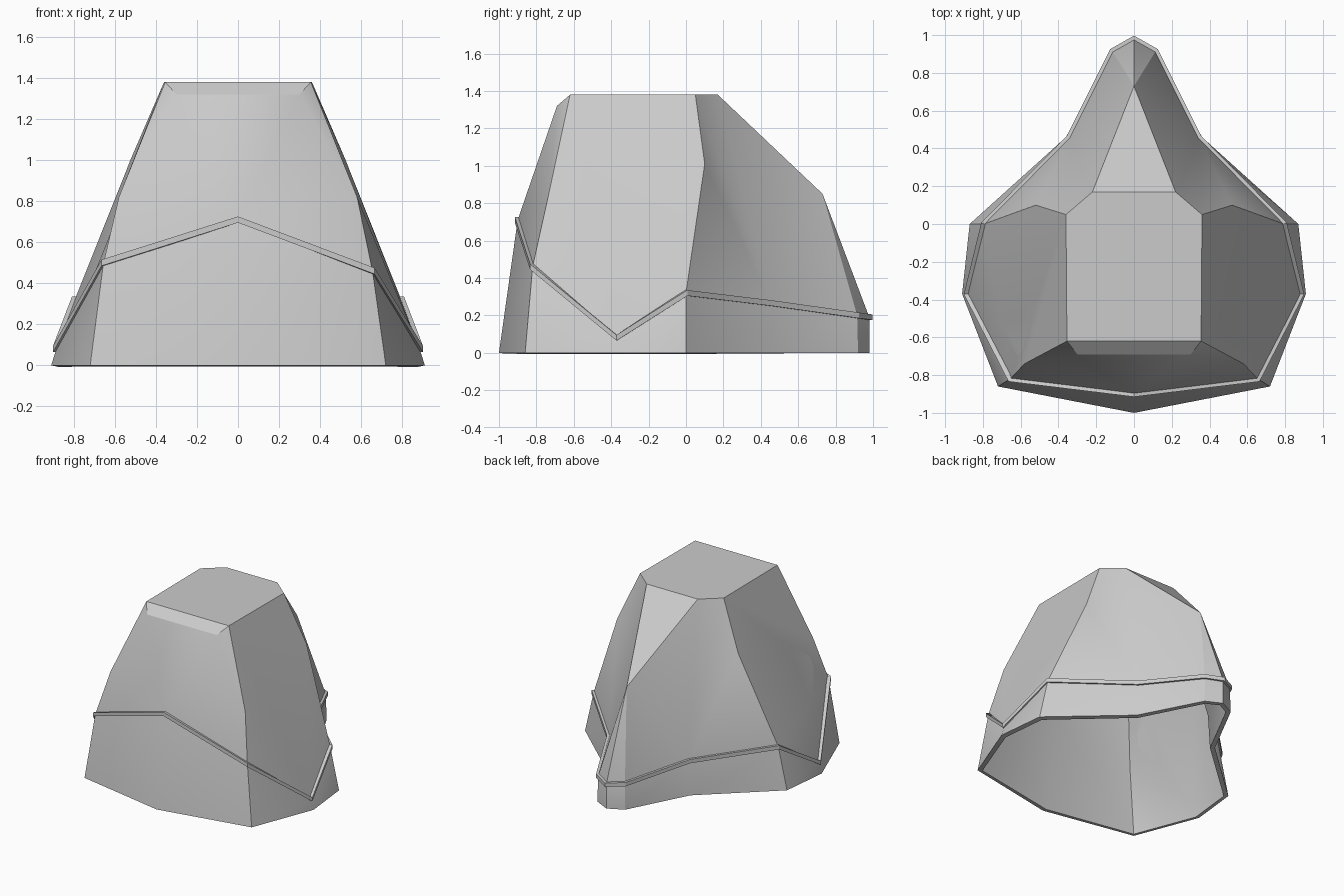
import bpy, bmesh
from mathutils import Vector

cube = bpy.data.objects.get("Cube")
if cube:
    bpy.data.objects.remove(cube, do_unlink=True)

grey = bpy.data.materials.new("plain grey")
grey.use_nodes = True
COLOUR = (0.6, 0.6, 0.6, 1)
grey.diffuse_color = COLOUR
grey.node_tree.nodes["Principled BSDF"].inputs["Base Color"].default_value = COLOUR

# Half outlines, from front centre round the left side to the back centre
RIM = [(0, -1, 0), (.72, -.86, 0), (.91, -.37, 0), (.87, 0, 0),
       (.36, .46, 0), (.12, .92, 0), (0, .98, 0)]
SEAM = [(0, -.9, .71), (.655, -.82, .48), (.885, -.37, .08), (.795, 0, .32),
        (.345, .455, .265), (.115, .915, .2), (0, .98, .19)]
# Corner points of the crown
CROWN = {"brow": (.3, -.69, 1.32), "temple": (.58, -.74, .82),
         "top_front": (.355, -.62, 1.38), "top_side": (.36, .05, 1.38),
         "top_back": (.22, .17, 1.38), "cheek": (.52, .1, 1.01),
         "ridge": (0, .73, .85)}

points = dict(CROWN)
points.update({f"rim{i}": p for i, p in enumerate(RIM)})
points.update({f"seam{i}": p for i, p in enumerate(SEAM)})


def place(name, side):
    """Point on the given side; the seam is slightly lower on the left."""
    x, y, z = points[name]
    return Vector((x * side, y, z - (.02 * side if name == "seam1" else 0)))


def finish(bm, name):
    bmesh.ops.recalc_face_normals(bm, faces=bm.faces)
    mesh = bpy.data.meshes.new(name)
    bm.to_mesh(mesh)
    bm.free()
    mesh.materials.append(grey)
    obj = bpy.data.objects.new(name, mesh)
    bpy.context.collection.objects.link(obj)
    bpy.ops.object.select_all(action='DESELECT')
    bpy.context.view_layer.objects.active = obj
    obj.select_set(True)
    return obj


# Hood shell: mirrored facets plus the facets crossing the centre
bm = bmesh.new()
verts = {}


def vert(name, side):
    key = (name, side if points[name][0] else 0)
    if key not in verts:
        verts[key] = bm.verts.new(place(name, side))
    return verts[key]


facets = [f"rim{i} rim{i+1} seam{i+1} seam{i}" for i in range(6)] + [
    "seam0 seam1 temple", "seam0 temple brow", "brow temple top_front",
    "seam1 seam2 seam3 cheek top_side top_front temple",
    "seam3 seam4 cheek", "cheek seam4 top_side", "top_side seam4 top_back",
    "top_back seam4 ridge", "ridge seam4 seam5", "ridge seam5 seam6"]
for facet in facets:
    names = facet.split()
    bm.faces.new([vert(n, 1) for n in names])
    bm.faces.new([vert(n, -1) for n in reversed(names)])

for facet in ["seam0 brow", "brow top_front", "top_front top_side top_back",
              "top_back ridge"]:
    names = facet.split()
    ring = [vert(n, 1) for n in names] + [vert(n, -1) for n in reversed(names)]
    bm.faces.new(list(dict.fromkeys(ring)))

hood = finish(bm, "hood_shell")
solid = hood.modifiers.new("wall", 'SOLIDIFY')
solid.thickness = .035
solid.offset = -1
bpy.ops.object.modifier_apply(modifier=solid.name)
bpy.ops.object.shade_smooth_by_angle(angle=.52)

# Raised trim band: square section swept round the seam with mitred corners
loop = [place(f"seam{i}", 1) for i in range(7)]
loop += [place(f"seam{i}", -1) for i in range(5, 0, -1)]
bm = bmesh.new()
sections = []
for i, p in enumerate(loop):
    before = (p - loop[i - 1]).xy.normalized()
    after = (loop[(i + 1) % len(loop)] - p).xy.normalized()
    tangent = (before + after).normalized()
    out = Vector((tangent.y, -tangent.x, 0)) / tangent.dot(after)
    sections.append([bm.verts.new(p + out * reach + Vector((0, 0, rise)))
                     for reach, rise in [(-.012, -.015), (.015, -.015),
                                         (.015, .015), (-.012, .015)]])
for i, section in enumerate(sections):
    previous = sections[i - 1]
    for j in range(4):
        k = (j + 1) % 4
        bm.faces.new([previous[j], section[j], section[k], previous[k]])
finish(bm, "trim_band")
bpy.ops.object.shade_smooth_by_angle(angle=.52)
